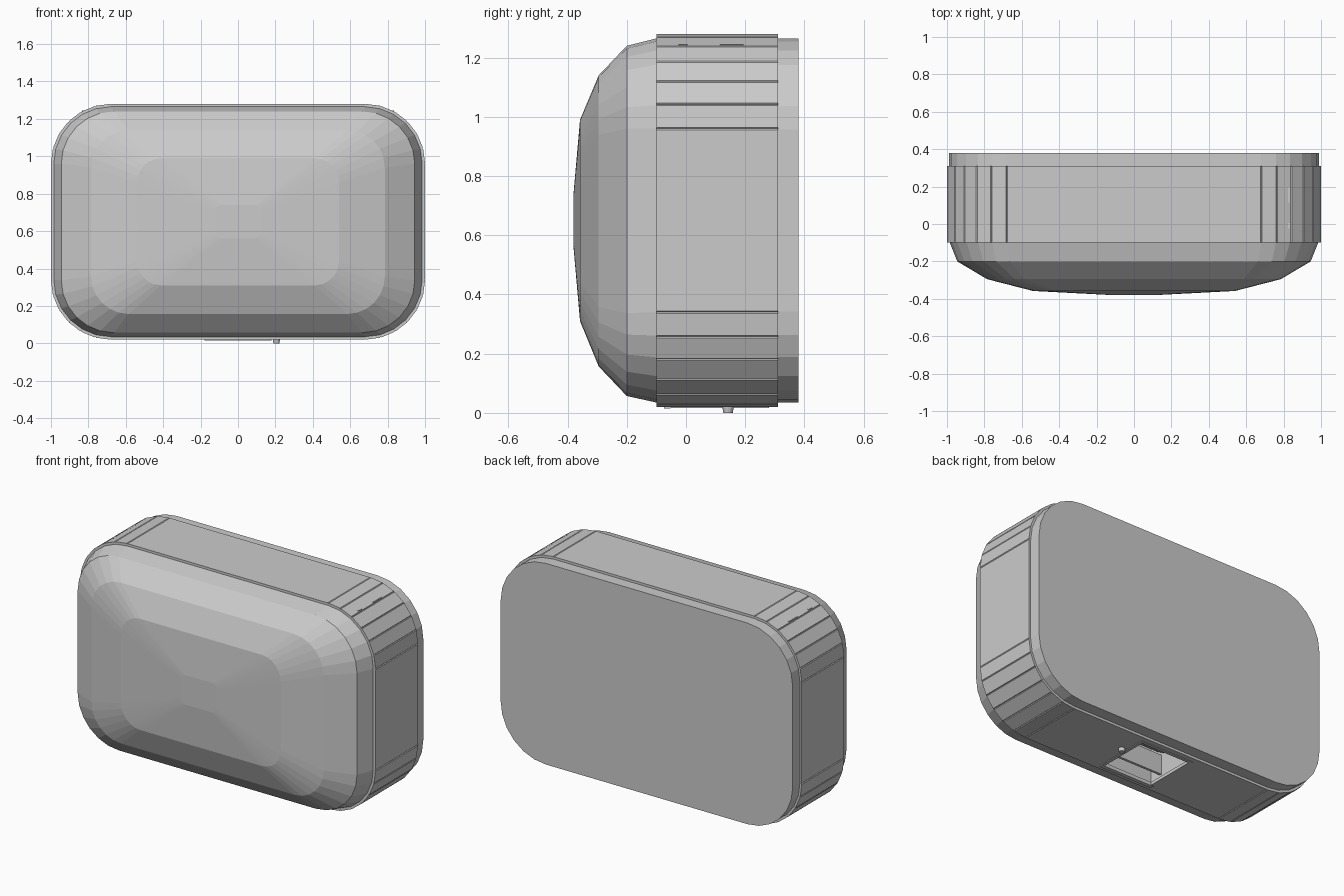
import bpy, bmesh, math
from mathutils import Vector

if "Cube" in bpy.data.objects:
    bpy.data.objects.remove(bpy.data.objects["Cube"])

grey = bpy.data.materials.new("light grey metal")
grey.diffuse_color = (0.6, 0.6, 0.6, 1)
grey.use_nodes = True
grey.node_tree.nodes["Principled BSDF"].inputs["Base Color"].default_value = grey.diffuse_color


def rounded(hx, zlo, zhi, r, segs=6, groove=0.0):
    """Rounded rectangle in x/z; groove > 0 notches every corner facet line."""
    pts = []
    corners = [(hx - r, zhi - r, 0), (r - hx, zhi - r, 90),
               (r - hx, zlo + r, 180), (hx - r, zlo + r, 270)]
    for cx, cz, start in corners:
        for i in range(segs + 1):
            a = math.radians(start + 90 * i / segs)
            if groove:
                d = groove / r
                for da, dr in ((-d, 0), (0, -groove), (d, 0)):
                    pts.append((cx + (r + dr) * math.cos(a + da),
                                cz + (r + dr) * math.sin(a + da)))
            else:
                pts.append((cx + r * math.cos(a), cz + r * math.sin(a)))
    return pts


def finish(name, bm):
    bmesh.ops.recalc_face_normals(bm, faces=bm.faces)
    me = bpy.data.meshes.new(name)
    bm.to_mesh(me)
    bm.free()
    me.materials.append(grey)
    ob = bpy.data.objects.new(name, me)
    bpy.context.collection.objects.link(ob)
    return ob


def loft(name, rings):
    """Closed solid through (y, outline) rings."""
    bm = bmesh.new()
    loops = [[bm.verts.new((x, y, z)) for x, z in pts] for y, pts in rings]
    n = len(loops[0])
    for a, b in zip(loops, loops[1:]):
        for i in range(n):
            j = (i + 1) % n
            bm.faces.new((a[i], a[j], b[j], b[i]))
    bm.faces.new(loops[0])
    bm.faces.new(loops[-1])
    return finish(name, bm)


def box(name, lo, hi, tilt=0.0):
    bm = bmesh.new()
    bmesh.ops.create_cube(bm, size=1)
    lo, hi = Vector(lo), Vector(hi)
    for v in bm.verts:
        v.co = Vector(c * s for c, s in zip(v.co, hi - lo))
    ob = finish(name, bm)
    ob.location = (lo + hi) / 2
    ob.rotation_euler = (tilt, 0, 0)
    return ob


# Faceted front cover
loft("front_cover", [
    (-0.10, rounded(0.985, 0.035, 1.265, 0.305)),
    (-0.20, rounded(0.945, 0.057, 1.24, 0.28)),
    (-0.295, rounded(0.785, 0.157, 1.14, 0.20)),
    (-0.358, rounded(0.54, 0.31, 0.99, 0.13)),
    (-0.38, rounded(0.12, 0.56, 0.74, 0.03)),
])

# Wall plate
wall = rounded(0.988, 0.035, 1.265, 0.308)
loft("back_plate", [(0.31, wall), (0.38, wall)])

# Side band with grooved corner strips
side = rounded(1.0, 0.02, 1.28, 0.32, groove=0.004)
band = loft("side_band", [(-0.10, side), (0.31, side)])

# Air outlet recess cut into the underside
cutter = box("outlet_cutter", (-0.17, -0.06, -0.1), (0.17, 0.27, 0.26))
cutter.hide_render = True
mod = band.modifiers.new("outlet", "BOOLEAN")
mod.operation = "DIFFERENCE"
mod.solver = "EXACT"
mod.object = cutter
bpy.context.view_layer.objects.active = band
bpy.ops.object.modifier_apply(modifier=mod.name)
bpy.data.objects.remove(cutter)

# Outlet frame
box("outlet_frame_front", (-0.18, -0.075, 0.014), (0.18, -0.052, 0.035))
box("outlet_frame_back", (-0.18, 0.262, 0.016), (0.18, 0.28, 0.035))
for s, tag in ((-1, "left"), (1, "right")):
    xs = sorted((s * 0.163, s * 0.18))
    box("outlet_frame_" + tag, (xs[0], -0.06, 0.016), (xs[1], 0.27, 0.035))

# Air guide and divider inside the outlet
box("air_guide", (-0.168, -0.02, 0.14), (0.168, 0.24, 0.155), math.radians(-30))
box("outlet_divider", (-0.168, 0.015, 0.05), (0.168, 0.03, 0.17))

# Sensor stud beside the outlet
bm = bmesh.new()
bmesh.ops.create_cone(bm, cap_ends=True, segments=12, radius1=0.016,
                      radius2=0.021, depth=0.03)
finish("sensor", bm).location = (0.205, 0.142, 0.015)

# Small clips showing through the upper corner strips
for s, tag in ((-1, "left"), (1, "right")):
    for y0, y1, part in ((-0.025, 0.005, "front"), (0.115, 0.195, "rear")):
        x = s * 0.829
        box(f"clip_{tag}_{part}", (x - 0.005, y0, 1.232), (x + 0.005, y1, 1.245))
